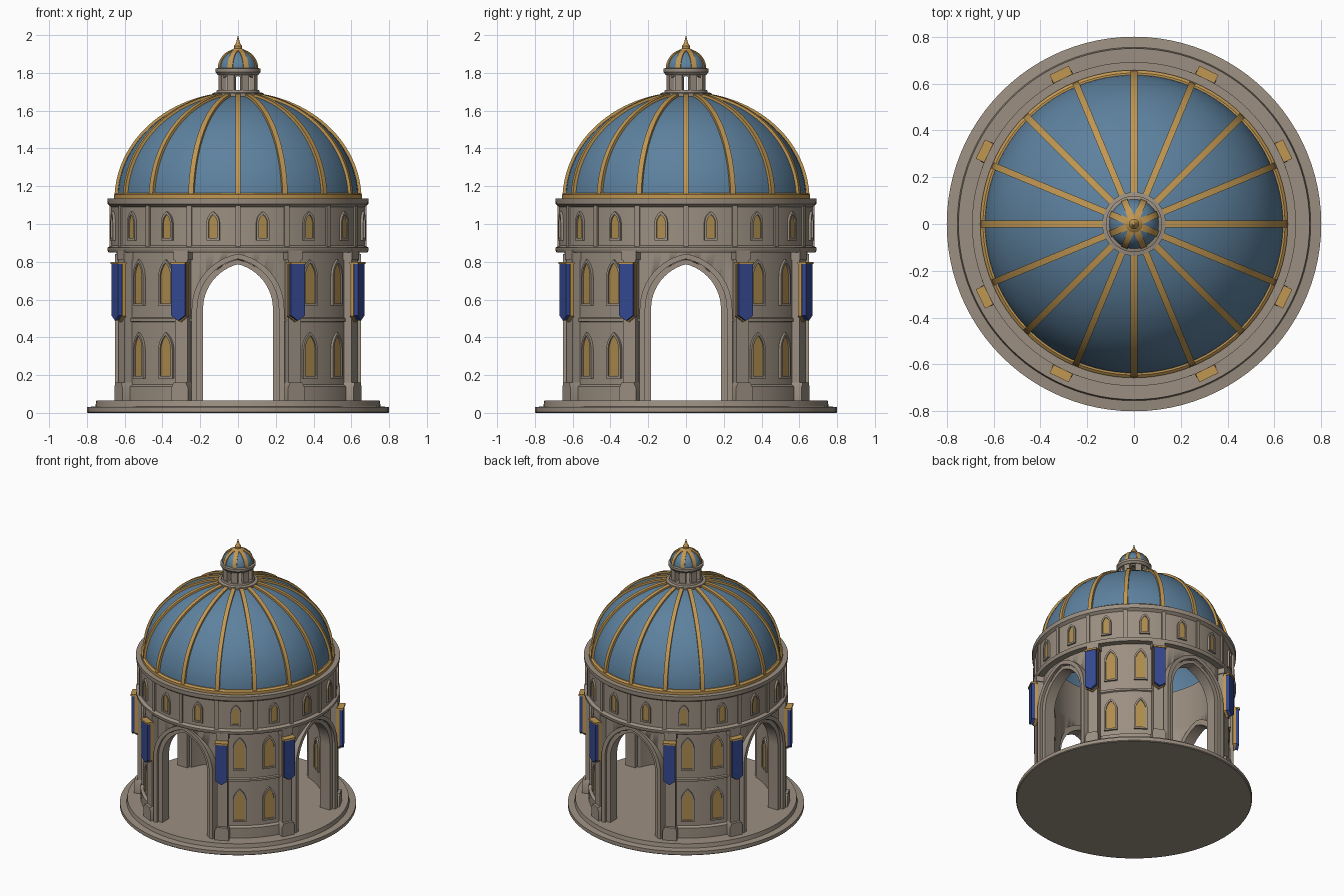
import bpy, bmesh, math
from mathutils import Matrix, Vector

cube = bpy.data.objects.get("Cube")
if cube:
    bpy.data.objects.remove(cube)


def material(name, rgb):
    m = bpy.data.materials.new(name)
    m.use_nodes = True
    m.diffuse_color = (*rgb, 1)
    m.node_tree.nodes["Principled BSDF"].inputs["Base Color"].default_value = (*rgb, 1)
    return m


STONE = material("warm stone", (0.33, 0.275, 0.22))
BLUE = material("dome blue", (0.11, 0.22, 0.345))
GOLD = material("gold", (0.53, 0.31, 0.085))
PANE = material("amber glass", (0.42, 0.26, 0.075))
CLOTH = material("banner blue", (0.035, 0.065, 0.28))


def finish(name, bm, mat):
    bmesh.ops.remove_doubles(bm, verts=bm.verts, dist=1e-5)
    bmesh.ops.recalc_face_normals(bm, faces=bm.faces)
    mesh = bpy.data.meshes.new(name)
    bm.to_mesh(mesh)
    bm.free()
    ob = bpy.data.objects.new(name, mesh)
    bpy.context.collection.objects.link(ob)
    mesh.materials.append(mat)
    bpy.ops.object.select_all(action='DESELECT')
    ob.select_set(True)
    bpy.context.view_layer.objects.active = ob
    bpy.ops.object.shade_smooth_by_angle(angle=math.radians(35))
    return ob


def lathe(name, mat, profile, closed=False, segs=96):
    """Revolve (radius, z) points about the z axis."""
    bm = bmesh.new()
    rows = [[bm.verts.new((r * math.cos(t), r * math.sin(t), z)) for r, z in profile]
            for t in (math.tau * i / segs for i in range(segs))]
    n = len(profile)
    for i in range(segs):
        a, b = rows[i], rows[(i + 1) % segs]
        for j in range(n if closed else n - 1):
            k = (j + 1) % n
            bm.faces.new((a[j], b[j], b[k], a[k]))
    return finish(name, bm, mat)


def prisms(name, mat, pts, y0, y1, angles):
    """Extrude an (x, z) outline from y0 to y1 and repeat it around the z axis."""
    bm = bmesh.new()
    for deg in angles:
        rot = Matrix.Rotation(math.radians(deg), 3, 'Z')
        a, b = [[bm.verts.new(rot @ Vector((x, y, z))) for x, z in pts] for y in (y0, y1)]
        bm.faces.new(a)
        bm.faces.new(b[::-1])
        for i in range(len(a)):
            j = (i + 1) % len(a)
            bm.faces.new((a[i], a[j], b[j], b[i]))
    return finish(name, bm, mat)


def bands(name, mat, outer, inner, y0, y1, angles, closed=False):
    """Extrude the strip between two matching outlines and repeat it."""
    bm = bmesh.new()
    n = len(outer)
    for deg in angles:
        rot = Matrix.Rotation(math.radians(deg), 3, 'Z')
        rows = [[bm.verts.new(rot @ Vector((x, y, z))) for x, z in pts]
                for pts, y in ((outer, y0), (inner, y0), (inner, y1), (outer, y1))]
        for i in range(n if closed else n - 1):
            j = (i + 1) % n
            for k in range(4):
                p, q = rows[k], rows[(k + 1) % 4]
                bm.faces.new((p[i], p[j], q[j], q[i]))
        if not closed:
            for i in (0, n - 1):
                bm.faces.new([row[i] for row in rows])
    return finish(name, bm, mat)


def box(w, z0, z1):
    return [(-w, z0), (w, z0), (w, z1), (-w, z1)]


def arch(w, z0, spring, apex, n=12):
    """Pointed arch outline of half width w."""
    h = apex - spring
    r = (w * w + h * h) / (2 * w)
    top = math.asin(min(1, h / r))
    right = [(w - r + r * math.cos(top * i / n), spring + r * math.sin(top * i / n))
             for i in range(n + 1)]
    left = [(-x, z) for x, z in right[-2::-1]]
    return [(w, z0)] + right + left + [(-w, z0)]


def ellipse(r, h, z0, r_top, n=24):
    """Quarter ellipse from the rim up to radius r_top."""
    end = math.acos(r_top / r)
    return [(r * math.cos(end * i / n), z0 + h * math.sin(end * i / n)) for i in range(n + 1)]


QUARTERS = [0, 90, 180, 270]
PIERS = [q + s * 26 for q in QUARTERS for s in (-1, 1)]
WALL_BAYS = [q + 45 + s * 9 for q in QUARTERS for s in (-1, 1)]
RIBS = [i * 22.5 for i in range(16)]
DRUM_BAYS = [a + 11.25 for a in RIBS]
LANTERN = [i * 45 + 22.5 for i in range(8)]

# Stepped round base
lathe("base", STONE, [(0, 0), (0.795, 0), (0.8, 0.005), (0.8, 0.03), (0.755, 0.035),
                      (0.75, 0.065), (0, 0.065)])

# Ring wall with plinth and string course, cut by four pointed arches
wall = lathe("wall", STONE, [(0.57, 0.06), (0.66, 0.06), (0.66, 0.14), (0.642, 0.15),
                             (0.642, 0.48), (0.652, 0.485), (0.652, 0.5), (0.642, 0.505),
                             (0.642, 0.86), (0.57, 0.86)], closed=True)
for turn in (0, 90):
    cutter = prisms("arch_cutter", STONE, arch(0.21, -0.1, 0.55, 0.81), -1, 1, [turn])
    cutter.hide_render = True
    mod = wall.modifiers.new("arch", 'BOOLEAN')
    mod.operation, mod.solver, mod.object = 'DIFFERENCE', 'EXACT', cutter
    bpy.ops.object.select_all(action='DESELECT')
    bpy.context.view_layer.objects.active = wall
    wall.select_set(True)
    bpy.ops.object.modifier_apply(modifier=mod.name)
    bpy.data.objects.remove(cutter)

# Arch mouldings
bands("arch_frames", STONE, arch(0.225, 0.06, 0.55, 0.825), arch(0.185, 0.06, 0.55, 0.787),
      -0.63, -0.55, QUARTERS)
bands("arch_outer_mouldings", STONE, arch(0.245, 0.06, 0.55, 0.842),
      arch(0.216, 0.06, 0.55, 0.815), -0.65, -0.58, QUARTERS)

# Piers either side of each arch
prisms("pier_shafts", STONE, box(0.036, 0.06, 0.86), -0.685, -0.6, PIERS)
prisms("pier_bases", STONE, [(-0.048, 0.06), (0.048, 0.06), (0.048, 0.135), (0.036, 0.16),
                             (-0.036, 0.16), (-0.048, 0.135)], -0.705, -0.6, PIERS)
prisms("pier_capitals", STONE, box(0.043, 0.81, 0.86), -0.692, -0.6, PIERS)

# Hanging banners
prisms("banners", CLOTH, [(0.04, 0.79), (-0.04, 0.79), (-0.04, 0.515), (0, 0.488),
                          (0.04, 0.515)], -0.725, -0.697, PIERS)
prisms("banner_rails", GOLD, box(0.045, 0.787, 0.8), -0.73, -0.68, PIERS)
prisms("banner_backs", GOLD, [(0.044, 0.79), (-0.044, 0.79), (-0.044, 0.512), (0, 0.48),
                              (0.044, 0.512)], -0.702, -0.68, PIERS)


def windows(name, w, z0, z1, r, angles):
    spring = z1 - (z1 - z0) * 0.35
    prisms(name + "_panes", PANE, arch(w, z0, spring, z1, 6), -r - 0.004, -r + 0.004, angles)
    bands(name + "_frames", STONE, arch(w + 0.012, z0 - 0.012, spring, z1 + 0.016, 6),
          arch(w, z0, spring, z1, 6), -r - 0.013, -r + 0.01, angles, closed=True)


# Two tiers of windows, outside and inside
for tier, z0 in (("lower", 0.195), ("upper", 0.58)):
    windows(tier + "_window", 0.034, z0, z0 + 0.215, 0.642, WALL_BAYS)
    windows(tier + "_inner_window", 0.034, z0, z0 + 0.215, 0.568, WALL_BAYS)

# Drum with cornices, pilasters and small windows
lathe("drum", STONE, [(0.57, 0.85), (0.685, 0.85), (0.692, 0.86), (0.692, 0.875), (0.67, 0.885),
                      (0.67, 1.09), (0.69, 1.105), (0.692, 1.135), (0.57, 1.135)], closed=True)
prisms("drum_pilasters", STONE, box(0.014, 0.87, 1.11), -0.68, -0.65, RIBS)
windows("drum_window", 0.023, 0.925, 1.05, 0.67, DRUM_BAYS)

# Hollow dome with gold rim and ribs
lathe("dome", BLUE, ellipse(0.638, 0.557, 1.13, 0.1) + ellipse(0.6, 0.525, 1.13, 0.1)[::-1],
      closed=True)
lathe("dome_rim", GOLD, [(0.6, 1.13), (0.657, 1.13), (0.657, 1.155), (0.645, 1.165),
                         (0.6, 1.165)], closed=True)
bands("dome_ribs", GOLD, ellipse(0.654, 0.57, 1.13, 0.12), ellipse(0.625, 0.545, 1.13, 0.12),
      -0.014, 0.014, RIBS)

# Open lantern
lathe("lantern_base", STONE, [(0, 1.64), (0.13, 1.66), (0.136, 1.68), (0.136, 1.693),
                              (0.115, 1.697), (0.112, 1.71), (0, 1.71)], segs=48)
prisms("lantern_columns", STONE, box(0.021, 1.7, 1.81), -0.103, -0.075, LANTERN)
bands("lantern_arches", STONE, [(-0.035, 1.81), (0, 1.81), (0.035, 1.81)],
      [(-0.035, 1.76), (0, 1.785), (0.035, 1.76)], -0.093, -0.078, [i * 45 for i in range(8)])
lathe("lantern_cornice", STONE, [(0, 1.79), (0.108, 1.79), (0.12, 1.805), (0.12, 1.822),
                                 (0.1, 1.828), (0, 1.828)], segs=48)

# Cupola and finial
lathe("cupola", BLUE, ellipse(0.106, 0.1, 1.822, 0.0001, 12), segs=48)
bands("cupola_ribs", GOLD, ellipse(0.11, 0.104, 1.822, 0.012, 12),
      ellipse(0.098, 0.092, 1.822, 0.012, 12), -0.014, 0.014, LANTERN)
lathe("finial", GOLD, [(0.045, 1.908), (0.035, 1.922), (0.02, 1.93), (0.022, 1.943),
                       (0.012, 1.955), (0.006, 1.975), (0, 2.0)], segs=24)
